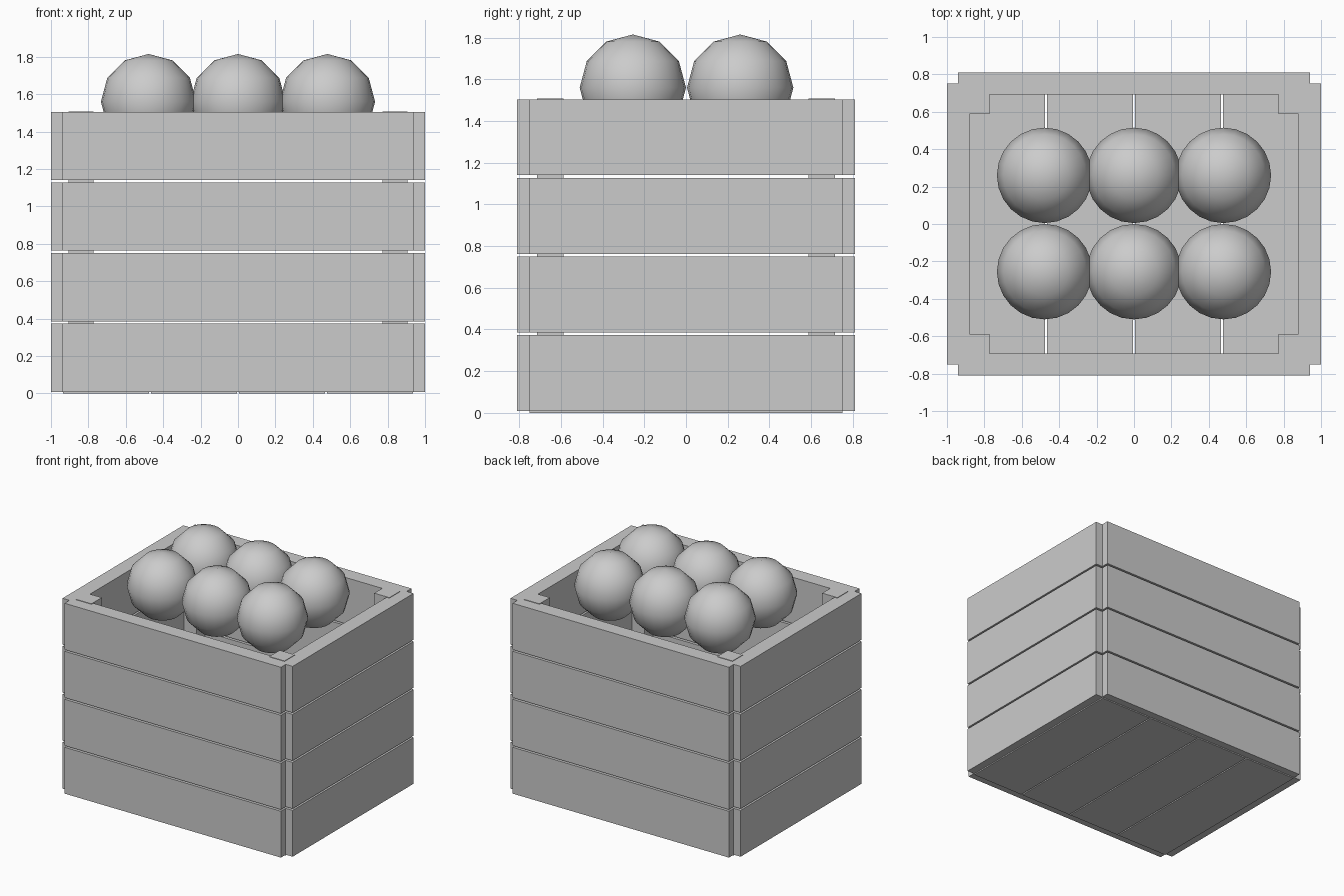
import bpy
import math

cube = bpy.data.objects.get("Cube")
if cube:
    bpy.data.objects.remove(cube, do_unlink=True)

grey = bpy.data.materials.new("plain_grey")
grey.use_nodes = True
COLOUR = (0.6, 0.6, 0.6, 1)
grey.diffuse_color = COLOUR
for node in grey.node_tree.nodes:
    if node.type == 'BSDF_PRINCIPLED':
        node.inputs["Base Color"].default_value = COLOUR


def box(name, low, high):
    """Box between two opposite corners."""
    centre = [(a + b) / 2 for a, b in zip(low, high)]
    bpy.ops.mesh.primitive_cube_add(size=1, location=centre)
    ob = bpy.context.object
    ob.name = name
    ob.scale = [b - a for a, b in zip(low, high)]
    bpy.ops.object.transform_apply(location=False, rotation=False, scale=True)
    ob.data.materials.append(grey)
    return ob


# Four courses of wall boards, leaving a notch at each outer corner
PITCH, BOARD = 0.377, 0.364
for row in range(4):
    z0 = 0.009 + row * PITCH
    z1 = z0 + BOARD
    box(f"front_board_{row}", (-0.94, -0.81, z0), (0.94, -0.693, z1))
    box(f"back_board_{row}", (-0.94, 0.693, z0), (0.94, 0.81, z1))
    box(f"left_board_{row}", (0.88, -0.75, z0), (1, 0.75, z1))
    box(f"right_board_{row}", (-1, -0.75, z0), (-0.88, 0.75, z1))

# Corner posts inside the walls
for x_name, sx in (("left", 1), ("right", -1)):
    for y_name, sy in (("front", -1), ("back", 1)):
        xs = sorted((sx * 0.773, sx * 0.905))
        ys = sorted((sy * 0.587, sy * 0.715))
        box(f"{y_name}_{x_name}_post", (xs[0], ys[0], 0.02), (xs[1], ys[1], 1.508))

# Floor planks with narrow gaps
for i in range(4):
    x0 = -0.94 + i * 0.47
    box(f"floor_plank_{i}", (x0 + 0.005, -0.75, 0), (x0 + 0.465, 0.75, 0.1))

# Two rows of three round fruits
for row, y in enumerate((-0.255, 0.26)):
    for col in range(3):
        bpy.ops.mesh.primitive_uv_sphere_add(
            segments=24, ring_count=6, radius=0.255,
            location=((col - 1) * 0.478, y, 1.56))
        fruit = bpy.context.object
        fruit.name = f"fruit_{row}_{col}"
        fruit.data.materials.append(grey)
        bpy.ops.object.shade_smooth_by_angle(angle=math.radians(60))
